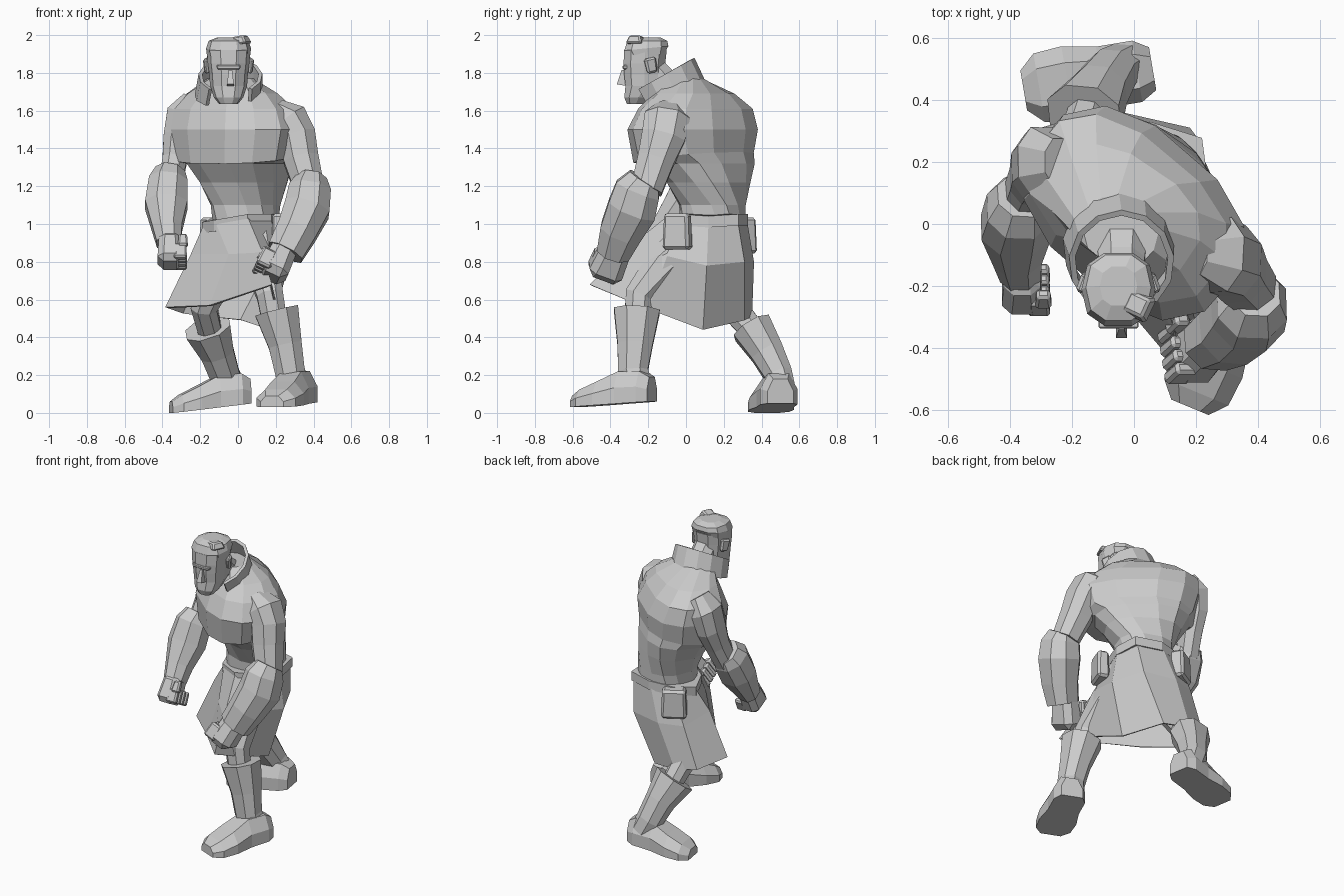
import bpy, bmesh
from math import sin, cos, radians, copysign
from mathutils import Vector, Matrix, Euler, Quaternion

if "Cube" in bpy.data.objects:
    bpy.data.objects.remove(bpy.data.objects["Cube"])

clay = bpy.data.materials.new("clay grey")
clay.use_nodes = True
GREY = (0.6, 0.6, 0.6, 1)
clay.diffuse_color = GREY
clay.node_tree.nodes["Principled BSDF"].inputs["Base Color"].default_value = GREY


def finish(name, bm):
    bmesh.ops.recalc_face_normals(bm, faces=bm.faces)
    me = bpy.data.meshes.new(name)
    bm.to_mesh(me)
    bm.free()
    me.materials.append(clay)
    ob = bpy.data.objects.new(name, me)
    bpy.context.collection.objects.link(ob)
    return ob


def loft(name, rings, caps=(True, True), closed=True, thick=0):
    """Skin a list of equal-length rings."""
    bm = bmesh.new()
    vs = [[bm.verts.new(p) for p in r] for r in rings]
    n = len(rings[0])
    for lo, hi in zip(vs, vs[1:]):
        for i in range(n if closed else n - 1):
            j = (i + 1) % n
            bm.faces.new((lo[i], lo[j], hi[j], hi[i]))
    if caps[0]:
        bm.faces.new(vs[0])
    if caps[1]:
        bm.faces.new(vs[-1])
    ob = finish(name, bm)
    if thick:
        mod = ob.modifiers.new("thickness", "SOLIDIFY")
        mod.thickness = thick
    return ob


def ring(c, rx, ry, yaw=0, normal=(0, 0, 1), n=10, square=0.8):
    """Slightly squared ellipse around a centre."""
    nrm = Vector(normal).normalized()
    if nrm.z < 0:
        nrm = -nrm
    q = Vector((0, 0, 1)).rotation_difference(nrm) @ Quaternion((0, 0, 1), radians(yaw))
    pts = []
    for i in range(n):
        a = radians(360 * (i + 0.5) / n - 90)
        x, y = (copysign(abs(f) ** square, f) for f in (cos(a), sin(a)))
        pts.append(Vector(c) + q @ Vector((rx * x, ry * y, 0)))
    return pts


def limb(name, stations, n=8, yaw=0):
    """Tube along a path; each station is x, y, z, radius, radius."""
    cs = [Vector(s[:3]) for s in stations]
    rings = []
    for i, s in enumerate(stations):
        t = cs[min(i + 1, len(cs) - 1)] - cs[max(i - 1, 0)]
        rings.append(ring(cs[i], s[3], s[4], yaw, t, n, 0.9))
    return loft(name, rings)


def block(name, loc, size, rot=(0, 0, 0), taper=1.0, bevel=0.0):
    bm = bmesh.new()
    bmesh.ops.create_cube(bm, size=1)
    for v in bm.verts:
        if v.co.z > 0:
            v.co.x *= taper
            v.co.y *= taper
        v.co = Vector(a * b for a, b in zip(v.co, size))
    if bevel:
        bmesh.ops.bevel(bm, geom=bm.edges[:], offset=bevel, segments=1, affect="EDGES")
    m = Euler([radians(a) for a in rot]).to_matrix().to_4x4()
    bm.transform(Matrix.Translation(loc) @ m)
    return finish(name, bm)


# Torso: narrow waist, overhanging chest, broad twisted shoulders
loft("torso", [
    ring((.04, .14, 1.0), .17, .17, -10, n=12),
    ring((.04, .14, 1.1), .18, .17, -20, n=12),
    ring((.03, .12, 1.22), .24, .19, -34, n=12),
    ring((.01, .09, 1.32), .3, .22, -40, n=12),
    ring((.0, .04, 1.35), .35, .255, -41, (-.07, -.1, 1), n=12),
    ring((.0, .035, 1.5), .39, .265, -41, n=12),
    ring((-.02, .05, 1.61), .36, .22, -40, n=12),
    ring((-.03, .04, 1.69), .26, .17, -34, n=12),
    ring((-.04, -.02, 1.77), .12, .11, -15, n=12)])

# Coat collar, open at the front
lower, upper = [], []
for k in range(11):
    a = radians(42 + 27.6 * k)
    rise = (1 - cos(a)) / 2
    d = Vector((sin(a), -cos(a), 0))
    lower.append(Vector((-.05, -.07, 1.61 + .13 * rise)) + d * .18)
    upper.append(Vector((-.04, -.125, 1.69 + .19 * rise)) + d * .17)
loft("collar", [lower, upper], (False, False), False, .02)

# Coat skirt, flared forward and open underneath
waist = [(.05, -.1, 1.04), (.17, -.03, 1.04), (.23, .12, 1.03), (.21, .27, 1.04),
         (.05, .32, 1.04), (-.1, .29, 1.03), (-.18, .16, 1.0), (-.12, .02, 1.01)]
mid = [(.13, -.34, .85), (.23, -.1, .83), (.27, .11, .78), (.18, .31, .8),
       (-.04, .36, .8), (-.2, .31, .8), (-.25, .1, .84), (-.05, -.14, .84)]
hem = [(.18, -.51, .68), (.21, -.2, .55), (.17, .09, .44), (.02, .31, .49),
       (-.16, .35, .51), (-.3, .31, .53), (-.385, .1, .56), (-.15, -.12, .57)]
loft("coat_skirt", [waist, mid, hem], (True, False), True, .015)

# Belt and pouches
mid_waist = Vector((.03, .13, 1.0))
belt = [mid_waist + (Vector(p) - mid_waist) * 1.05 for p in waist]
loft("belt", [[p + Vector((0, 0, dz)) for p in belt] for dz in (-.05, .01)])
block("left_pouch", (.235, -.045, .96), (.08, .15, .19), (0, 0, -20), .9, .015)
block("right_pouch", (-.12, .3, .94), (.16, .1, .19), (0, 0, 30), .9, .015)

# Upper arms and forearms with rolled cuffs
limb("left_upper_arm", [(.2, -.09, 1.61, .06, .08), (.27, -.1, 1.55, .11, .13),
                        (.315, -.12, 1.46, .105, .125), (.335, -.16, 1.34, .1, .105),
                        (.38, -.21, 1.18, .085, .09)])
limb("left_forearm", [(.39, -.22, 1.235, .085, .095), (.38, -.255, 1.18, .12, .13),
                      (.365, -.285, 1.08, .13, .14), (.31, -.345, .96, .115, .12),
                      (.25, -.385, .85, .105, .095)])
limb("right_upper_arm", [(-.24, .2, 1.66, .06, .08), (-.295, .2, 1.58, .09, .12),
                         (-.32, .18, 1.46, .08, .115), (-.335, .14, 1.34, .07, .09),
                         (-.36, .08, 1.2, .065, .08)])
limb("right_forearm", [(-.36, .09, 1.27, .085, .09), (-.37, .05, 1.22, .11, .12),
                       (-.38, -.01, 1.1, .12, .115), (-.375, -.1, .98, .085, .09),
                       (-.365, -.16, .9, .07, .075)])


def fist(side, loc, rot, size):
    """Clenched hand: palm, four curled fingers and a thumb."""
    m = Euler([radians(a) for a in rot]).to_matrix()
    at = lambda x, y, z: Vector(loc) + m @ (Vector((x, y, z)) * size)
    block(side + "_palm", loc, (.75 * size, .9 * size, size), rot, .85, .18 * size)
    for k in range(4):
        block(f"{side}_finger_{k + 1}", at(.3, -.33 + .22 * k, -.2),
              (.4 * size, .21 * size, .48 * size), rot, .9, .05 * size)
    block(side + "_thumb", at(.38, -.36, .14), (.3 * size, .24 * size, .4 * size),
          rot, .8, .05 * size)


fist("left", (.215, -.4, .805), (22, -25, 180), .21)
fist("right", (-.36, -.195, .86), (-28, 0, 0), .18)

# Legs
limb("left_leg", [(.2, -.26, .45, .07, .07), (.17, -.25, .62, .075, .08),
                  (.13, -.12, .78, .1, .11), (.1, .05, .92, .12, .13)])
limb("right_leg", [(-.14, .38, .4, .065, .065), (-.18, .25, .56, .075, .08),
                   (-.1, .18, .74, .1, .11), (-.03, .15, .92, .12, .13)])

# Boots: flared shafts and wedge feet
limb("left_boot_shaft", [(.3, -.25, .12, .09, .085), (.275, -.28, .22, .085, .085),
                         (.25, -.27, .36, .095, .1), (.205, -.26, .54, .125, .13)])
limb("right_boot_shaft", [(-.03, .51, .12, .08, .075), (-.07, .49, .2, .085, .08),
                          (-.11, .43, .32, .095, .095), (-.16, .35, .45, .13, .115)])


def foot(name, heel, toe):
    heel, toe = Vector(heel), Vector(toe)
    side = (toe - heel).cross(Vector((0, 0, 1))).normalized()
    rings = []
    for t, w, h in ((0, .07, .13), (.12, .1, .165), (.4, .1, .17),
                    (.66, .12, .125), (.88, .112, .09), (1, .065, .06)):
        c = heel.lerp(toe, t)
        rings.append([c + side * (w * u) + Vector((0, 0, h * v)) for u, v in
                      ((-1, 0), (1, 0), (1, .5), (.55, 1), (-.55, 1), (-1, .5))])
    loft(name, rings)


foot("left_foot", (.35, -.18, .06), (.18, -.59, .03))
foot("right_foot", (.06, .5, .05), (-.355, .43, .0))

# Neck and head
limb("neck", [(-.04, .0, 1.64, .1, .1), (-.04, -.13, 1.76, .08, .085), (-.04, -.18, 1.82, .08, .08)])
HX = -.05
loft("head", [ring((HX, y, z), rx, ry, 0, n=10, square=.85) for y, z, rx, ry in (
    (-.265, 1.635, .05, .05), (-.25, 1.67, .078, .08), (-.22, 1.73, .098, .105),
    (-.22, 1.79, .102, .112), (-.22, 1.85, .11, .115), (-.215, 1.92, .115, .118))])
block("nose", (HX + .01, -.335, 1.775), (.036, .05, .08), (-10, 0, 0), .5)
block("brow", (HX, -.32, 1.83), (.12, .03, .022), (0, 0, 0), 1.1, .005)
block("lower_lip", (HX, -.312, 1.7), (.065, .025, .02), (0, 0, 0), .8)
for s, name in ((1, "left_ear"), (-1, "right_ear")):
    block(name, (HX + s * .112, -.185, 1.84), (.025, .055, .08), (12, 0, s * 20), 1.2, .01)

# Swept hair with a raised front tuft
loft("hair", [ring((HX, y, z), rx, ry, 0, (0, tilt, 1), n=10) for y, z, rx, ry, tilt in (
    (-.195, 1.87, .112, .1, -.5), (-.21, 1.93, .119, .122, -.1),
    (-.205, 1.97, .105, .11, 0), (-.2, 1.988, .06, .065, 0))])
block("hair_tuft", (HX + .06, -.26, 1.972), (.1, .09, .045), (0, -10, -25), .7, .008)
